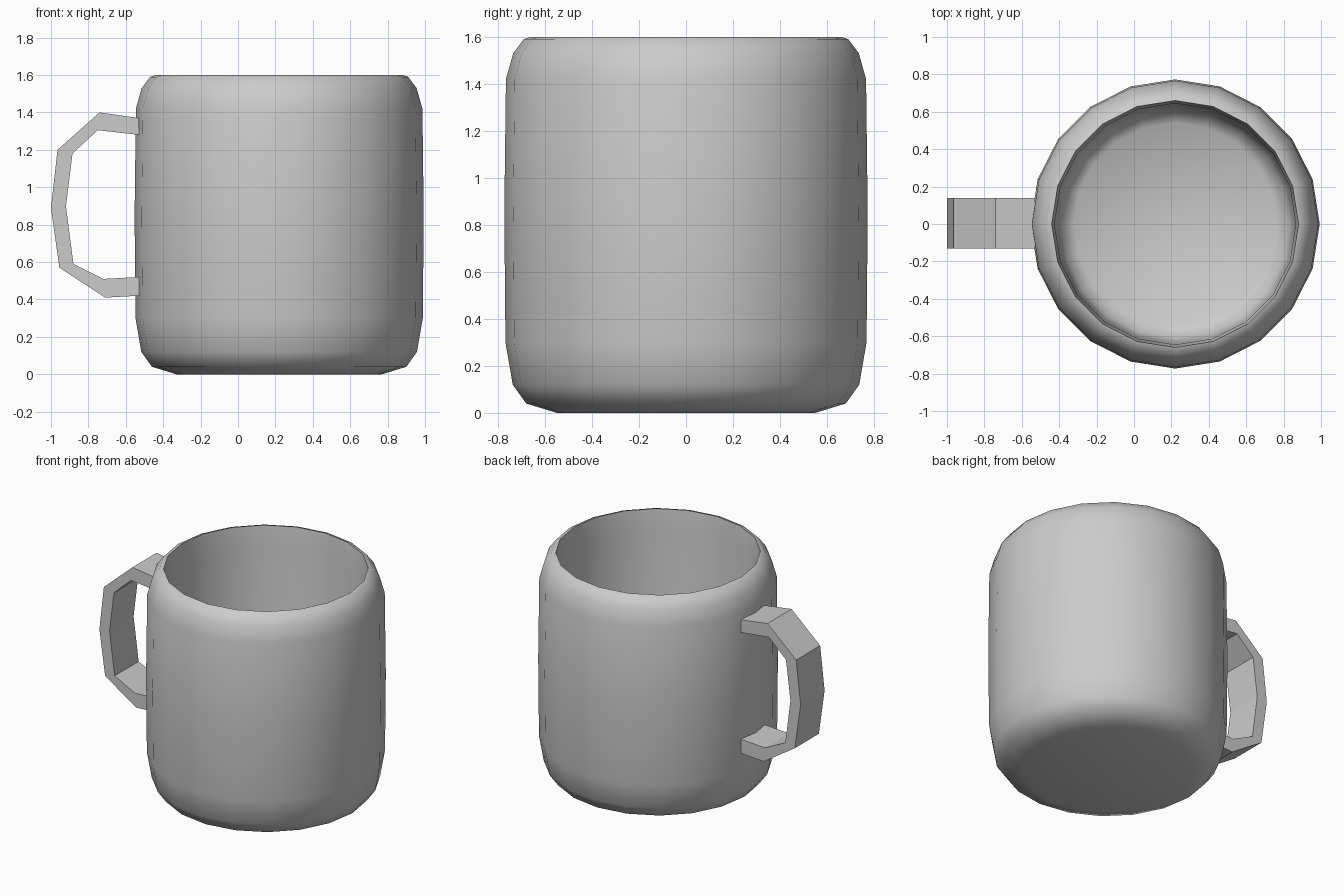
import bpy, bmesh
from math import sin, cos, pi, radians

if "Cube" in bpy.data.objects:
    bpy.data.objects.remove(bpy.data.objects["Cube"])


def finish(name, bm, angle):
    bmesh.ops.recalc_face_normals(bm, faces=bm.faces)
    mesh = bpy.data.meshes.new(name)
    bm.to_mesh(mesh)
    bm.free()
    ob = bpy.data.objects.new(name, mesh)
    bpy.context.collection.objects.link(ob)
    bpy.ops.object.select_all(action='DESELECT')
    ob.select_set(True)
    bpy.context.view_layer.objects.active = ob
    bpy.ops.object.shade_smooth_by_angle(angle=radians(angle))
    return ob


def lathe(name, profile, cx, sides, angle):
    bm = bmesh.new()
    rings = [[bm.verts.new((cx + r * cos(2 * pi * i / sides), r * sin(2 * pi * i / sides), z))
              for i in range(sides)] for r, z in profile]
    for a, b in zip(rings, rings[1:]):
        for i in range(sides):
            j = (i + 1) % sides
            bm.faces.new((a[i], a[j], b[j], b[i]))
    bm.faces.new(rings[0])
    bm.faces.new(rings[-1])
    return finish(name, bm, angle)


# Cup: outer wall, rounded rim, then the inner wall down to the floor
lathe("cup", [(0.55, 0.0), (0.68, 0.04), (0.737, 0.12), (0.768, 0.30),
              (0.773, 0.85), (0.766, 1.42), (0.735, 1.53), (0.69, 1.59), (0.66, 1.60),
              (0.645, 1.45), (0.635, 0.30), (0.61, 0.15), (0.54, 0.10)],
      0.22, 20, 50)

# Handle: flat angular strap, outer and inner outlines paired
outer = [(-0.53, 1.37), (-0.74, 1.40), (-0.965, 1.20), (-1.0, 0.89),
         (-0.955, 0.57), (-0.71, 0.41), (-0.53, 0.42)]
inner = [(-0.53, 1.28), (-0.75, 1.305), (-0.885, 1.18), (-0.92, 0.90),
         (-0.88, 0.59), (-0.72, 0.51), (-0.53, 0.52)]
bm = bmesh.new()
loops = [[bm.verts.new((x, y, z)) for x, z, y in
          ((*o, -0.13), (*o, 0.14), (*n, 0.14), (*n, -0.13))]
         for o, n in zip(outer, inner)]
for a, b in zip(loops, loops[1:]):
    for i in range(4):
        j = (i + 1) % 4
        bm.faces.new((a[i], a[j], b[j], b[i]))
bm.faces.new(loops[0])
bm.faces.new(loops[-1])
finish("handle", bm, 10)
